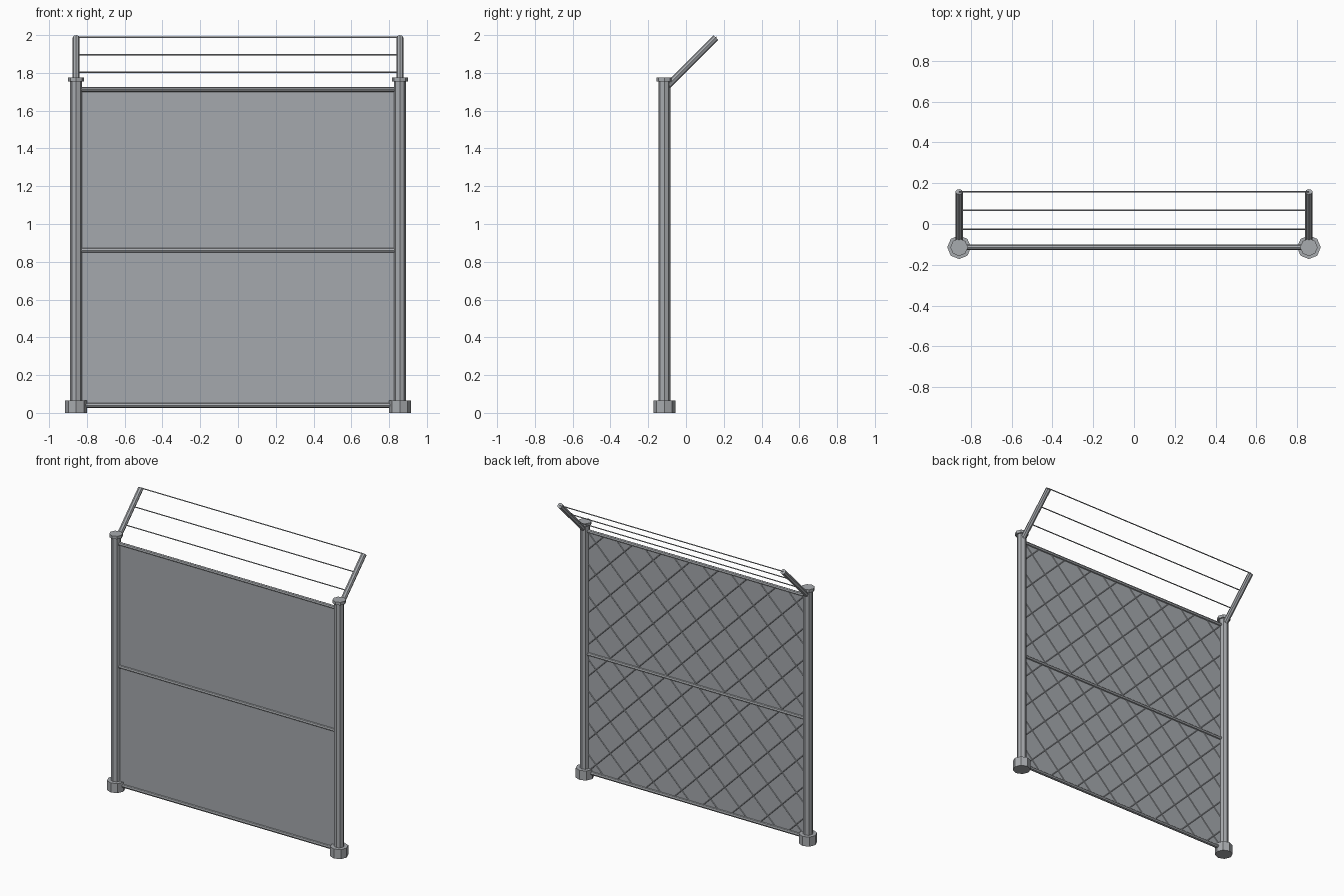
import bpy
import bmesh
from mathutils import Vector

cube = bpy.data.objects.get("Cube")
if cube:
    bpy.data.objects.remove(cube, do_unlink=True)

POST_X, POST_Y = 0.857, -0.114
PANEL_X, PANEL_LOW, PANEL_HIGH = 0.83, 0.04, 1.712


def make_material(name, colour):
    mat = bpy.data.materials.new(name)
    mat.use_nodes = True
    mat.diffuse_color = colour
    mat.node_tree.nodes["Principled BSDF"].inputs["Base Color"].default_value = colour
    return mat


steel = make_material("steel grey", (0.39, 0.405, 0.425, 1))
mesh_grey = make_material("mesh panel grey", (0.375, 0.395, 0.42, 1))


def add_object(name, bm, mat):
    mesh = bpy.data.meshes.new(name)
    bm.to_mesh(mesh)
    bm.free()
    mesh.materials.append(mat)
    obj = bpy.data.objects.new(name, mesh)
    bpy.context.collection.objects.link(obj)
    return obj


def add_tube(bm, start, end, radius, sides=8):
    """Capped prism between two points."""
    start, end = Vector(start), Vector(end)
    axis = end - start
    made = bmesh.ops.create_cone(bm, cap_ends=True, segments=sides, radius1=radius,
                                 radius2=radius, depth=axis.length)
    turn = axis.to_track_quat("Z", "Y").to_matrix().to_4x4()
    turn.translation = (start + end) / 2
    bmesh.ops.transform(bm, matrix=turn, verts=made["verts"])


def tube(name, start, end, radius, sides=8):
    bm = bmesh.new()
    add_tube(bm, start, end, radius, sides)
    return add_object(name, bm, steel)


# Posts with foot, cap and angled arm
for side, x in (("right", -POST_X), ("left", POST_X)):
    for part, low, high, radius in (("post", 0.0, 1.76, 0.032),
                                    ("post_foot", 0.0, 0.066, 0.058),
                                    ("post_cap", 1.755, 1.776, 0.043)):
        tube(f"{side}_{part}", (x, POST_Y, low), (x, POST_Y, high), radius)
    tube(f"{side}_arm", (x, -0.1, 1.729), (x, 0.158, 1.987), 0.018)

# Horizontal rails
for name, z in (("bottom_rail", PANEL_LOW), ("middle_rail", 0.86), ("top_rail", PANEL_HIGH)):
    tube(name, (-POST_X, POST_Y, z), (POST_X, POST_Y, z), 0.013)

# Overhanging wires strung between the arms
for name, y in (("lower_wire", -0.025), ("middle_wire", 0.067), ("upper_wire", 0.159)):
    tube(name, (-POST_X, y, y + 1.829), (POST_X, y, y + 1.829), 0.004, sides=6)

# Backing sheet
bm = bmesh.new()
bmesh.ops.create_cube(bm, size=1)
bmesh.ops.scale(bm, vec=(2 * PANEL_X, 0.004, PANEL_HIGH - PANEL_LOW), verts=bm.verts)
bmesh.ops.translate(bm, vec=(0, POST_Y, (PANEL_LOW + PANEL_HIGH) / 2), verts=bm.verts)
add_object("mesh_panel", bm, mesh_grey)

# Diagonal lattice on the back of the sheet, clipped to the frame
bm = bmesh.new()
PITCH = 0.22
mid_z = (PANEL_LOW + PANEL_HIGH) / 2
half_z = (PANEL_HIGH - PANEL_LOW) / 2
for slope in (-1, 1):
    for i in range(-7, 8):
        offset = i * PITCH
        x0 = max(-PANEL_X, offset - half_z)
        x1 = min(PANEL_X, offset + half_z)
        if x1 - x0 > 0.02:
            add_tube(bm, (x0, POST_Y + 0.002, mid_z + slope * (x0 - offset)),
                     (x1, POST_Y + 0.002, mid_z + slope * (x1 - offset)), 0.003, 4)
add_object("diagonal_lattice", bm, steel)
